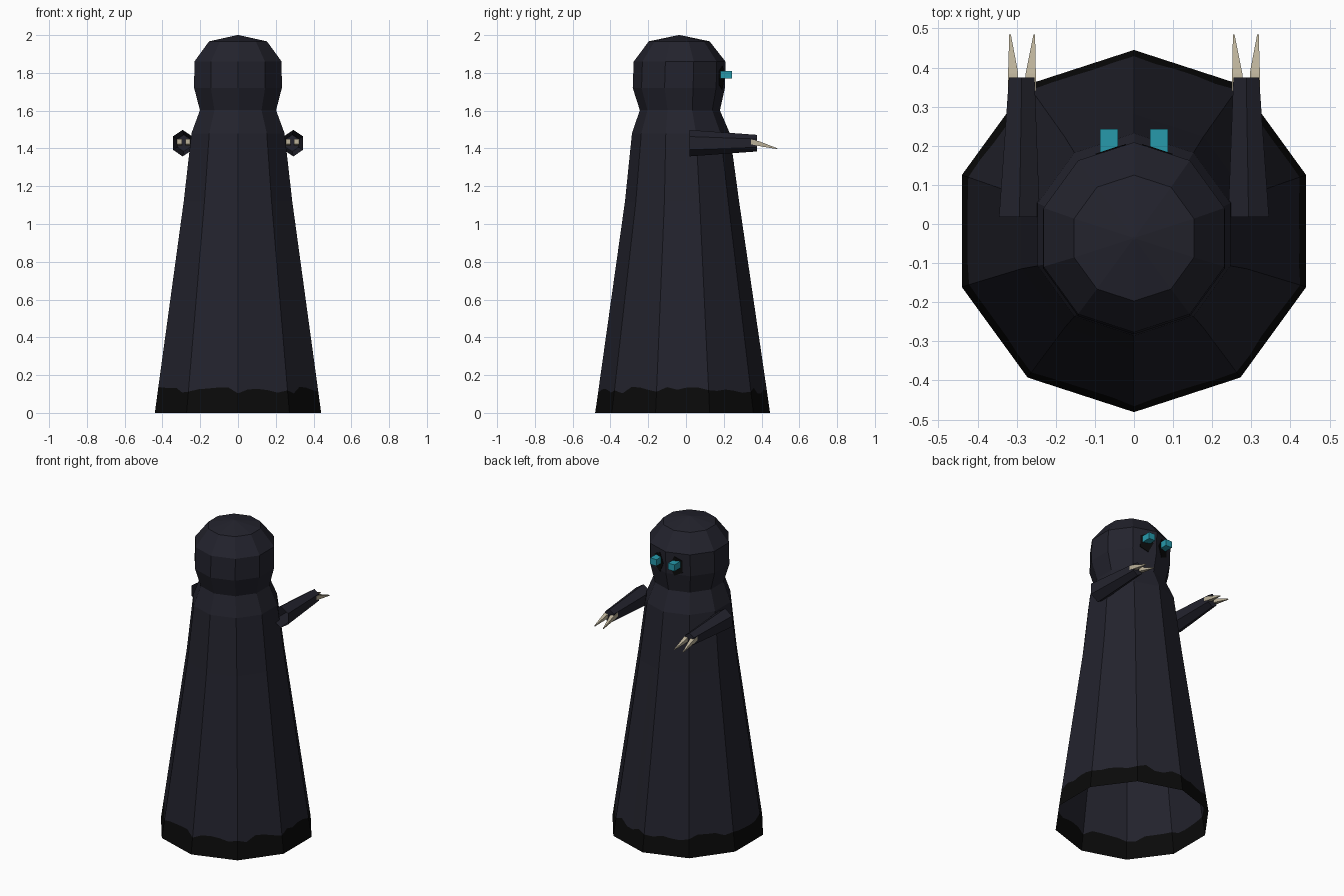
import bpy, bmesh, math, random

if "Cube" in bpy.data.objects:
    bpy.data.objects.remove(bpy.data.objects["Cube"])

random.seed(4)


def material(name, colour):
    m = bpy.data.materials.new(name)
    m.diffuse_color = (*colour, 1)
    m.use_nodes = True
    m.node_tree.nodes["Principled BSDF"].inputs["Base Color"].default_value = m.diffuse_color
    return m


CLOTH = material("dark navy cloth", (0.0165, 0.0165, 0.026))
BLACK = material("black", (0.003, 0.003, 0.003))
BONE = material("bone", (0.50, 0.44, 0.32))
TEAL = material("teal glow", (0.02, 0.32, 0.41))


def loft(name, rings, mats, cap_start=False, cap_end=False, band=None):
    """Skin equal-length rings of points; faces in the strip numbered band use material 1."""
    bm = bmesh.new()
    loops = [[bm.verts.new(p) for p in ring] for ring in rings]
    n = len(loops[0])
    for k, (a, b) in enumerate(zip(loops, loops[1:])):
        for i in range(n):
            j = (i + 1) % n
            f = bm.faces.new((a[i], a[j], b[j], b[i]))
            f.material_index = 1 if k == band else 0
    if cap_start:
        bm.faces.new(loops[0])
    if cap_end:
        bm.faces.new(loops[-1])
    bmesh.ops.recalc_face_normals(bm, faces=bm.faces)
    me = bpy.data.meshes.new(name)
    bm.to_mesh(me)
    bm.free()
    for m in mats:
        me.materials.append(m)
    ob = bpy.data.objects.new(name, me)
    bpy.context.collection.objects.link(ob)
    return ob


def decagon(z, r, cy, sub=1, jag=None):
    """Ten-sided ring with a corner on +y; sub splits each side, jag offsets heights."""
    pts = []
    for i in range(10):
        a, b = (math.radians(90 + 36 * k) for k in (i, i + 1))
        for s in range(sub):
            t = s / sub
            x = r * (math.cos(a) * (1 - t) + math.cos(b) * t)
            y = r * (math.sin(a) * (1 - t) + math.sin(b) * t)
            dz = jag[i * sub + s] if jag else 0
            k = 1 - 0.31 * dz          # stay on the sloping wall
            pts.append((x * k, cy + y * k, z + dz))
    return pts


def hexagon(x, y, z, r):
    """Six-sided ring around the y axis with a corner on top."""
    return [(x + r * 0.86 * math.sin(math.radians(60 * i)), y,
             z + r * math.cos(math.radians(60 * i))) for i in range(6)]


# Robe: open bell-shaped shell with a ragged black hem
SUB = 5
ragged = [random.uniform(-0.018, 0.022) for _ in range(10 * SUB)]
loft("robe", [
    decagon(0.0, 0.463, -0.018, SUB),
    decagon(0.118, 0.446, -0.018, SUB, ragged),
    decagon(1.12, 0.302, -0.021, SUB),
    decagon(1.48, 0.259, -0.027, SUB),
    decagon(1.61, 0.209, -0.033, SUB),
], [CLOTH, BLACK], band=0)

# Hood: faceted dome with a low pointed crown
loft("hood", [
    decagon(1.595, 0.210, -0.032),
    decagon(1.72, 0.244, -0.038),
    decagon(1.86, 0.243, -0.034),
    decagon(1.967, 0.161, -0.036),
    decagon(2.0, 0.004, -0.036),
], [CLOTH], cap_end=True)

for s, side in ((1, "right"), (-1, "left")):
    # Sleeve: tapered hexagonal tube, open at the shoulder
    loft("sleeve_" + side, [
        hexagon(s * 0.293, 0.018, 1.428, 0.070),
        hexagon(s * 0.287, 0.375, 1.428, 0.044),
    ], [CLOTH], cap_end=True)

    # Two bone claws per hand
    for k, (base, tip) in enumerate(((0.309, 0.317), (0.264, 0.255))):
        def square(x, y, z, w):
            return [(s * x + a * w, y, z + b * w)
                    for a, b in ((-1, -1), (1, -1), (1, 1), (-1, 1))]
        loft(f"claw_{side}_{k + 1}", [
            square(base, 0.34, 1.436, 0.013),
            square(base, 0.385, 1.426, 0.013),
            square(tip, 0.485, 1.398, 0.002),
        ], [BONE], cap_start=True, cap_end=True)

    # Black eye socket: thin ragged plate lying on the front hood panel
    def socket(lift):
        pts = []
        for i in range(10):
            a = math.radians(36 * i)
            r = 1.0 if i % 2 else 0.8
            x, z = 0.064 + 0.043 * r * math.cos(a), 1.775 + 0.066 * r * math.sin(a)
            wall = 0.2085 - 0.325 * x - max(0, 1.86 - z) * 0.02
            pts.append((s * x, wall + lift, z))
        return pts
    loft("eye_socket_" + side, [socket(-0.004), socket(0.004)], [BLACK],
         cap_start=True, cap_end=True)

    # Glowing eye block
    def eye(y):
        return [(s * (0.064 + a * 0.023), y, 1.79 + b * 0.021)
                for a, b in ((-1, -1), (1, -1), (1, 1), (-1, 1))]
    loft("eye_" + side, [eye(0.18), eye(0.243)], [TEAL], cap_start=True, cap_end=True)
